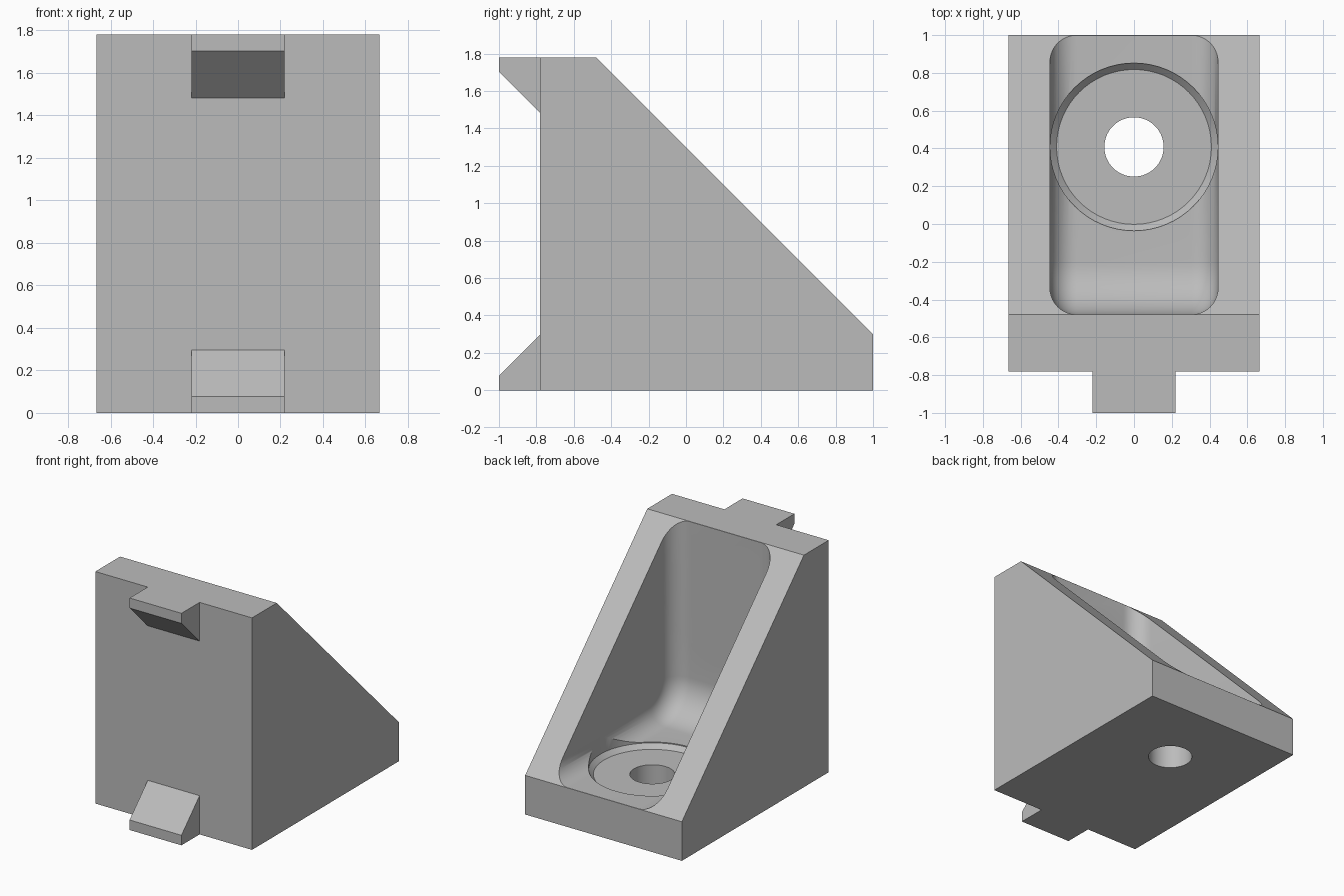
import bpy, bmesh, math
from mathutils import Vector

default = bpy.data.objects.get("Cube")
if default:
    bpy.data.objects.remove(default, do_unlink=True)

grey = bpy.data.materials.new("plain grey")
grey.use_nodes = True
grey.diffuse_color = (0.5, 0.5, 0.5, 1)
grey.node_tree.nodes["Principled BSDF"].inputs["Base Color"].default_value = (0.5, 0.5, 0.5, 1)


def make_object(name, bm):
    bmesh.ops.recalc_face_normals(bm, faces=bm.faces[:])
    mesh = bpy.data.meshes.new(name)
    bm.to_mesh(mesh)
    bm.free()
    mesh.materials.append(grey)
    obj = bpy.data.objects.new(name, mesh)
    bpy.context.collection.objects.link(obj)
    return obj


def extrude_profile(points, half_width):
    """Extrude a side profile of (y, z) points across x."""
    bm = bmesh.new()
    face = bm.faces.new([bm.verts.new((-half_width, y, z)) for y, z in points])
    out = bmesh.ops.extrude_face_region(bm, geom=[face])
    moved = [v for v in out["geom"] if isinstance(v, bmesh.types.BMVert)]
    bmesh.ops.translate(bm, verts=moved, vec=(2 * half_width, 0, 0))
    return bm


def round_edges(bm, test, radius, segments):
    edges = [e for e in bm.edges if test(e)]
    bmesh.ops.bevel(bm, geom=edges, offset=radius, offset_type='OFFSET',
                    segments=segments, profile=0.5, affect='EDGES', clamp_overlap=False)


def cut(target, cutter):
    mod = target.modifiers.new("cut", 'BOOLEAN')
    mod.operation = 'DIFFERENCE'
    mod.solver = 'EXACT'
    mod.object = cutter
    bpy.context.view_layer.objects.active = target
    bpy.ops.object.modifier_apply(modifier=mod.name)
    bpy.data.objects.remove(cutter, do_unlink=True)


FRONT, HEIGHT = -0.78, 1.78
WALL, FLOOR, POCKET_HALF = -0.479, 0.301, 0.445

# Wedge-shaped body
body = make_object("bracket_body", extrude_profile(
    [(FRONT, 0), (1, 0), (1, 0.3), (-0.48, HEIGHT), (FRONT, HEIGHT)], 0.665))

# Pocket with a broad inner fillet and rounded sides
bm = extrude_profile([(WALL, FLOOR), (2, FLOOR), (2, 3), (WALL, 3)], POCKET_HALF)
round_edges(bm, lambda e: all(abs(v.co.y - WALL) < 1e-4 and abs(v.co.z - FLOOR) < 1e-4
                              for v in e.verts), 0.28, 16)


def is_side_edge(e):
    a, b = (v.co for v in e.verts)
    mid = (a + b) / 2
    on_side = abs(abs(a.x) - POCKET_HALF) < 1e-4 and abs(a.x - b.x) < 1e-4
    return on_side and mid.y < 1.9 and mid.z < 2.9


round_edges(bm, is_side_edge, 0.14, 10)
cut(body, make_object("pocket_cutter", bm))


# Countersunk bolt seats with through holes, in the floor and in the wall
def bolt_cutter(name, in_wall):
    bm = bmesh.new()
    profile = [(0, -0.4), (0.157, -0.4), (0.157, 0.26), (0.41, 0.26),
               (0.444, 0.294), (0.444, 0.45), (0, 0.45)]
    verts = [bm.verts.new((r, 0, z)) for r, z in profile]
    edges = [bm.edges.new(pair) for pair in zip(verts, verts[1:])]
    bmesh.ops.spin(bm, geom=verts + edges, cent=(0, 0, 0), axis=(0, 0, 1),
                   angle=2 * math.pi, steps=64, use_merge=True)
    bmesh.ops.remove_doubles(bm, verts=bm.verts[:], dist=1e-5)
    for v in bm.verts:
        v.co.y += 0.408
        if in_wall:
            v.co = Vector((v.co.x, v.co.z + FRONT, v.co.y - FRONT))
    return make_object(name, bm)


cut(body, bolt_cutter("floor_bolt_cutter", False))
cut(body, bolt_cutter("wall_bolt_cutter", True))

bpy.ops.object.select_all(action='DESELECT')
body.select_set(True)
bpy.context.view_layer.objects.active = body
bpy.ops.object.shade_smooth_by_angle(angle=math.radians(30))

# Locating tabs on the front, mirrored top and bottom
tab = [(FRONT, 0), (-1, 0), (-1, 0.077), (FRONT, 0.297)]
make_object("lower_tab", extrude_profile(tab, 0.22))
make_object("upper_tab", extrude_profile([(y, HEIGHT - z) for y, z in tab], 0.22))
